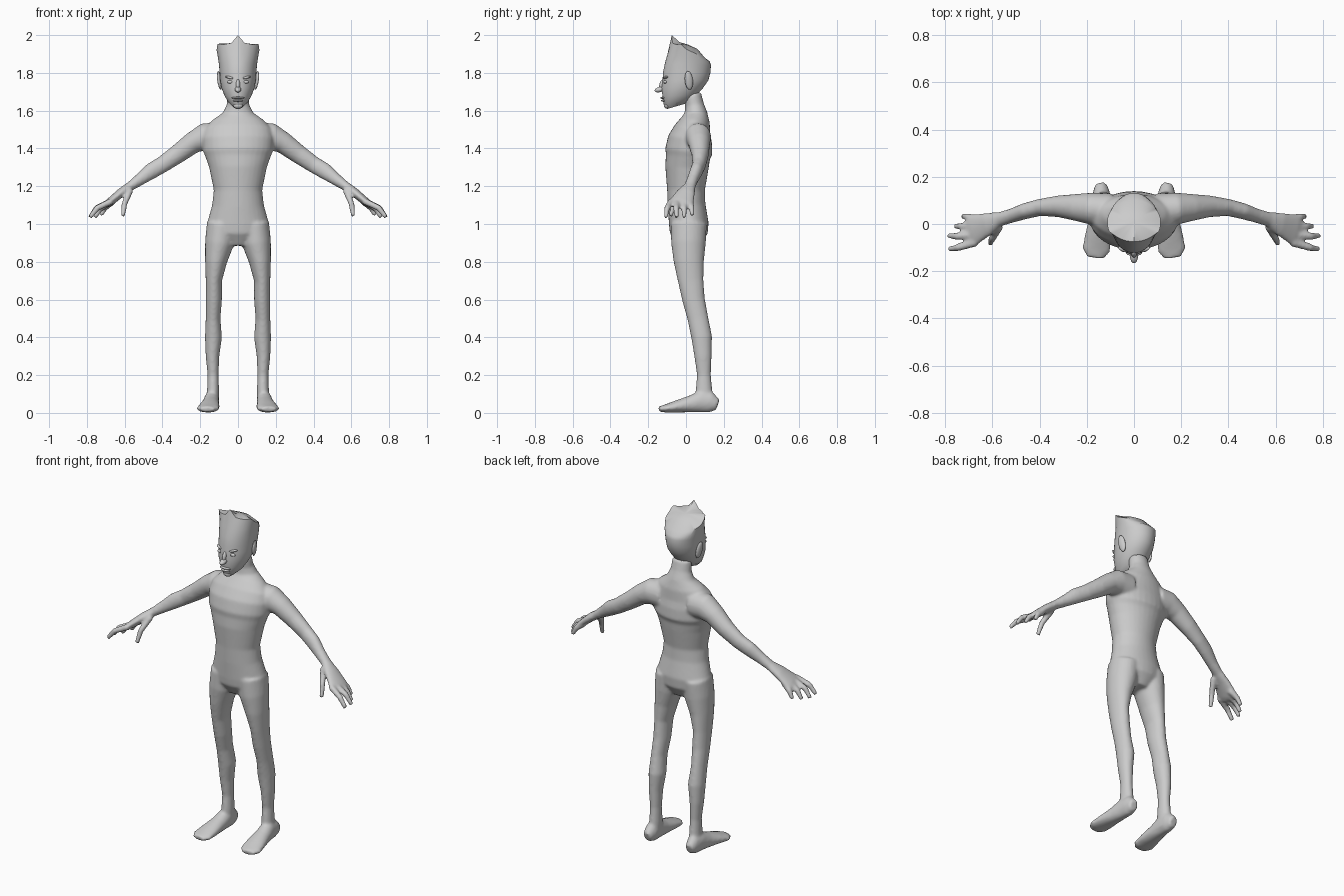
import bpy, bmesh, math
from mathutils import Vector, Matrix

grey = bpy.data.materials.new("plain grey")
grey.diffuse_color = (0.6, 0.6, 0.6, 1)


def skin(bm, rings, tip=None):
    """Join rings of points into a closed tube; the end may close on a tip point."""
    vs = [[bm.verts.new(p) for p in r] for r in rings]
    n = len(vs[0])
    for a, b in zip(vs, vs[1:]):
        for i in range(n):
            j = (i + 1) % n
            bm.faces.new((a[i], a[j], b[j], b[i]))
    bm.faces.new(vs[0][::-1])
    if tip:
        t = bm.verts.new(tip)
        for i in range(n):
            bm.faces.new((vs[-1][i], vs[-1][(i + 1) % n], t))
    else:
        bm.faces.new(vs[-1])


def limb(bm, secs, side=1, ref=(0, 1, 0), n=24):
    """Oval sections (x, y, z, radius along ref, radius across) along a path."""
    pts = [Vector(s[:3]) for s in secs]
    rings = []
    for k, s in enumerate(secs):
        t = (pts[min(k + 1, len(pts) - 1)] - pts[max(k - 1, 0)]).normalized()
        u = Vector(ref)
        u = (u - t * u.dot(t)).normalized()
        w = t.cross(u)
        ring = []
        for i in range(n):
            a = 2 * math.pi * i / n
            p = pts[k] + u * s[3] * math.cos(a) + w * s[4] * math.sin(a)
            ring.append((p.x * side, p.y, max(p.z, 0)))
        rings.append(ring)
    skin(bm, rings)


def finish(bm, name, angle=40):
    bmesh.ops.recalc_face_normals(bm, faces=bm.faces[:])
    for f in bm.faces:
        f.smooth = True
    me = bpy.data.meshes.new(name)
    bm.to_mesh(me)
    bm.free()
    me.set_sharp_from_angle(angle=math.radians(angle))
    me.materials.append(grey)
    ob = bpy.data.objects.new(name, me)
    bpy.context.collection.objects.link(ob)
    return ob


def blob(name, loc, size, rot=(0, 0, 0)):
    """Small smooth oval for a facial feature."""
    bm = bmesh.new()
    bmesh.ops.create_uvsphere(bm, u_segments=16, v_segments=10, radius=1)
    bmesh.ops.scale(bm, vec=size, verts=bm.verts[:])
    for i, ax in enumerate("XYZ"):
        bmesh.ops.rotate(bm, verts=bm.verts[:], matrix=Matrix.Rotation(rot[i], 3, ax))
    bmesh.ops.translate(bm, vec=loc, verts=bm.verts[:])
    return finish(bm, name, 180)


# Torso and neck
body = bmesh.new()
limb(body, [(0, y, z, ry, rx) for z, y, ry, rx in (
    (.885, .015, .06, .07), (.95, .015, .10, .155), (1.0, .015, .105, .165),
    (1.1, .003, .10, .137), (1.18, 0, .10, .128), (1.3, .005, .115, .153),
    (1.355, .010, .117, .172), (1.385, .015, .126, .185), (1.45, .022, .117, .19),
    (1.5, .035, .097, .18), (1.55, .05, .077, .135), (1.59, .052, .06, .08),
    (1.63, .045, .05, .06), (1.69, .035, .045, .055))], n=32)

for s in (1, -1):
    # Leg
    limb(body, [
        (.085, .015, 1.0, .095, .08), (.098, .013, .9, .092, .077),
        (.117, .015, .8, .08, .058), (.128, .025, .7, .068, .043),
        (.128, .04, .6, .06, .043), (.132, .063, .5, .055, .039),
        (.13, .083, .4, .055, .045), (.135, .09, .3, .046, .036),
        (.132, .095, .2, .037, .029), (.132, .095, .12, .044, .032),
        (.136, .10, .03, .05, .035)], s)
    # Foot
    limb(body, [
        (.14, .168, .042, .03, .025), (.138, .13, .056, .055, .037),
        (.14, .08, .06, .058, .041), (.145, .02, .046, .044, .046),
        (.152, -.05, .034, .032, .056), (.16, -.11, .023, .021, .06),
        (.163, -.143, .02, .014, .036)], s, ref=(0, 0, 1))
    # Arm and palm
    limb(body, [
        (.10, .06, 1.46, .07, .08), (.18, .065, 1.46, .068, .073),
        (.24, .07, 1.43, .058, .057), (.32, .075, 1.37, .046, .05),
        (.40, .07, 1.315, .036, .044), (.46, .055, 1.28, .034, .043),
        (.52, .035, 1.235, .03, .032), (.57, .02, 1.20, .031, .025),
        (.62, 0, 1.165, .05, .024), (.68, -.025, 1.115, .067, .021),
        (.70, -.03, 1.10, .06, .016)], s)
    # Fingers and thumb: base, middle, tip
    for a, b, c in (
            ((.67, -.078, 1.12), (.745, -.1, 1.085), (.785, -.107, 1.035)),
            ((.67, -.045, 1.12), (.75, -.052, 1.085), (.785, -.05, 1.035)),
            ((.67, -.01, 1.12), (.73, -.01, 1.08), (.758, -.01, 1.035)),
            ((.66, .02, 1.12), (.705, .03, 1.085), (.727, .033, 1.045)),
            ((.57, -.01, 1.18), (.60, -.06, 1.11), (.61, -.083, 1.042))):
        limb(body, [(*a, .018, .018), (*b, .016, .016), (*c, .012, .012)], s, n=12)

# Fuse the limbs and torso into one smooth skin
body_ob = finish(body, "body")
fuse = body_ob.modifiers.new("fuse", 'REMESH')
fuse.mode = 'VOXEL'
fuse.voxel_size = 0.008
fuse.use_smooth_shade = True
soft = body_ob.modifiers.new("soften", 'SMOOTH')
soft.factor = 0.5
soft.iterations = 6


# Head with a slanted, three-peaked hair crest
def head_ring(z, hw, yf, yb, tilt, crest=0, n=40):
    ring = []
    for i in range(n):
        t = 2 * math.pi * i / n
        d = min(t, 2 * math.pi - t)
        front = max(0, 1 - d / .3)
        corner = max(0, 1 - abs(d - 1.1) / .35)
        k = 1 + .06 * corner * crest
        ring.append((hw * k * math.sin(t),
                     (yf + yb) / 2 - (yb - yf) / 2 * k * math.cos(t),
                     z + tilt * math.cos(t) + crest * (.04 * front + .016 * corner)))
    return ring


head = bmesh.new()
skin(head, [head_ring(*r) for r in (
    (1.625, .026, -.10, .01, -.016), (1.648, .053, -.118, .04, -.016),
    (1.68, .072, -.124, .06, -.006), (1.72, .087, -.13, .09, 0),
    (1.76, .094, -.124, .118, 0), (1.80, .097, -.122, .129, 0),
    (1.845, .101, -.112, .132, .005), (1.88, .106, -.098, .126, .02),
    (1.92, .113, -.075, .10, .04, 1), (1.945, .055, -.035, .06, .018))],
    tip=(0, .01, 1.95))
finish(head, "head")

# Face
blob("nose", (0, -.138, 1.712), (.017, .029, .014), (.25, 0, 0))
blob("nose_bridge", (0, -.127, 1.738), (.011, .014, .03), (-.3, 0, 0))
blob("upper_lip", (0, -.122, 1.668), (.034, .014, .006))
blob("lower_lip", (0, -.119, 1.653), (.028, .014, .006))
blob("chin", (0, -.101, 1.627), (.026, .016, .017))
for s, label in ((1, "left"), (-1, "right")):
    blob(label + "_eye", (s * .04, -.109, 1.752), (.018, .010, .009))
    blob(label + "_brow", (s * .042, -.107, 1.775), (.027, .011, .007), (0, -s * .2, s * .3))
    blob(label + "_ear", (s * .098, .015, 1.76), (.011, .022, .05), (.15, s * .12, s * .25))
